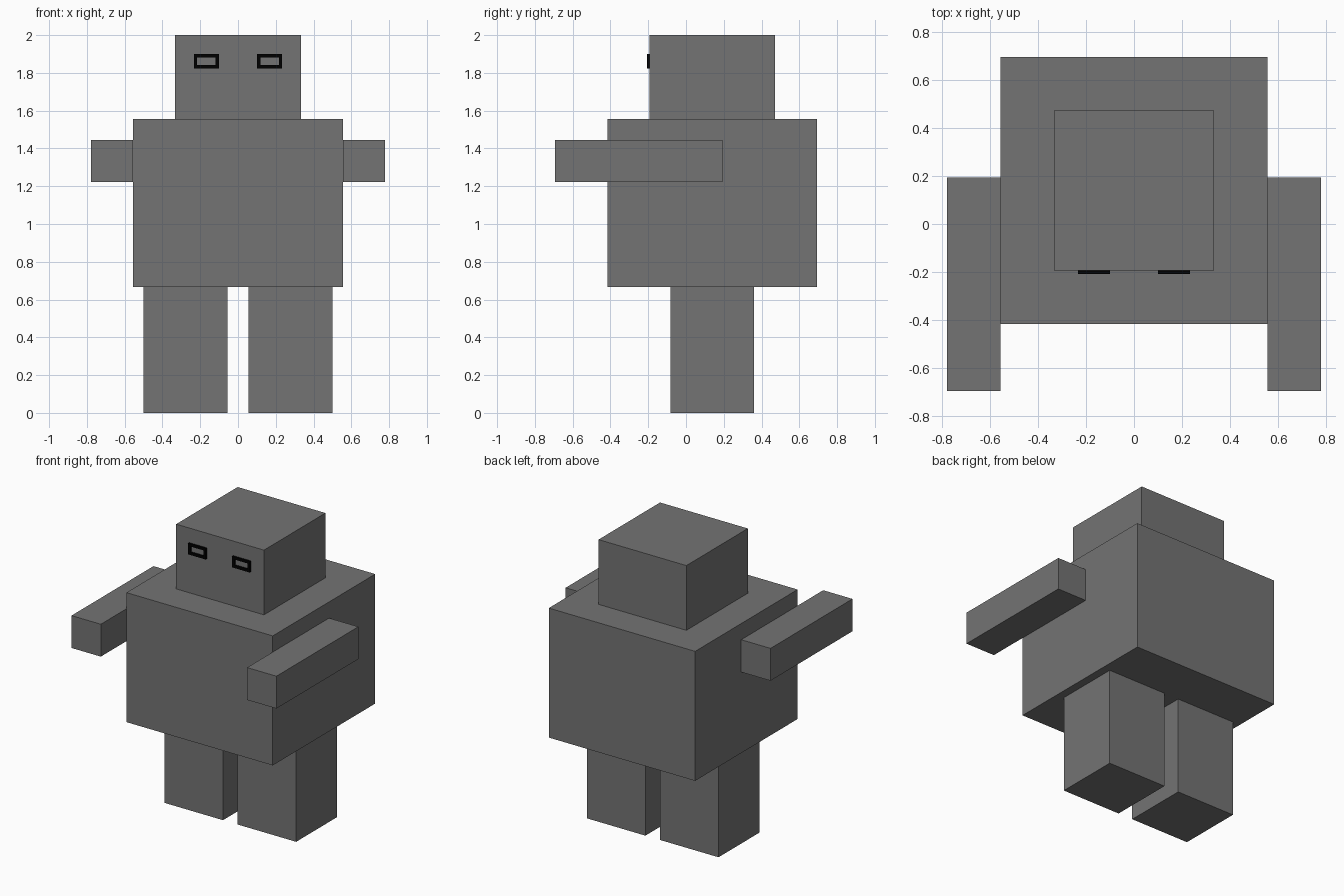
import bpy
import bmesh

if "Cube" in bpy.data.objects:
    bpy.data.objects.remove(bpy.data.objects["Cube"])

U = 1 / 9  # the blocks sit on a grid of ninths


def material(name, value):
    mat = bpy.data.materials.new(name)
    mat.diffuse_color = (value, value, value, 1)
    mat.use_nodes = True
    mat.node_tree.nodes["Principled BSDF"].inputs["Base Color"].default_value = mat.diffuse_color
    return mat


def add_mesh(name, bm, mat):
    bmesh.ops.recalc_face_normals(bm, faces=bm.faces)
    mesh = bpy.data.meshes.new(name)
    bm.to_mesh(mesh)
    bm.free()
    mesh.materials.append(mat)
    obj = bpy.data.objects.new(name, mesh)
    bpy.context.collection.objects.link(obj)
    return obj


def box(name, lo, hi):
    bm = bmesh.new()
    bmesh.ops.create_cube(bm, size=1)
    for v in bm.verts:
        v.co = [U * (hi[i] if v.co[i] > 0 else lo[i]) for i in range(3)]
    return add_mesh(name, bm, dark_grey)


def eye_frame(name, x, z, width, height, border, y, depth):
    # flat quad, inset, opened in the middle and thickened
    bm = bmesh.new()
    corners = [(-1, -1), (1, -1), (1, 1), (-1, 1)]
    face = bm.faces.new([bm.verts.new((x + sx * width / 2, y, z + sz * height / 2))
                         for sx, sz in corners])
    bm.normal_update()
    bmesh.ops.inset_region(bm, faces=[face], thickness=border, use_boundary=True)
    bmesh.ops.delete(bm, geom=[face], context='FACES')
    obj = add_mesh(name, bm, black)
    mod = obj.modifiers.new("thickness", 'SOLIDIFY')
    mod.thickness = depth
    mod.offset = 0
    return obj


dark_grey = material("dark_grey", 0.174)
black = material("black", 0.0)

# Body and head
box("torso", (-5, -3.75, 6), (5, 6.25, 14))
box("head", (-3, -1.75, 14), (3, 4.25, 18))

# Paired limbs
for side, s in (("left", 1), ("right", -1)):
    x0, x1 = sorted((s * 5, s * 7))
    box(side + "_arm", (x0, -6.25, 11), (x1, 1.75, 13))
    x0, x1 = sorted((s * 0.5, s * 4.5))
    box(side + "_leg", (x0, -0.75, 0), (x1, 3.25, 6))

# Open rectangular eyes on the face
for side, x in (("left", 0.167), ("right", -0.167)):
    eye_frame(side + "_eye", x, 1.862, 0.133, 0.076, 0.025, -0.2, 0.014)
